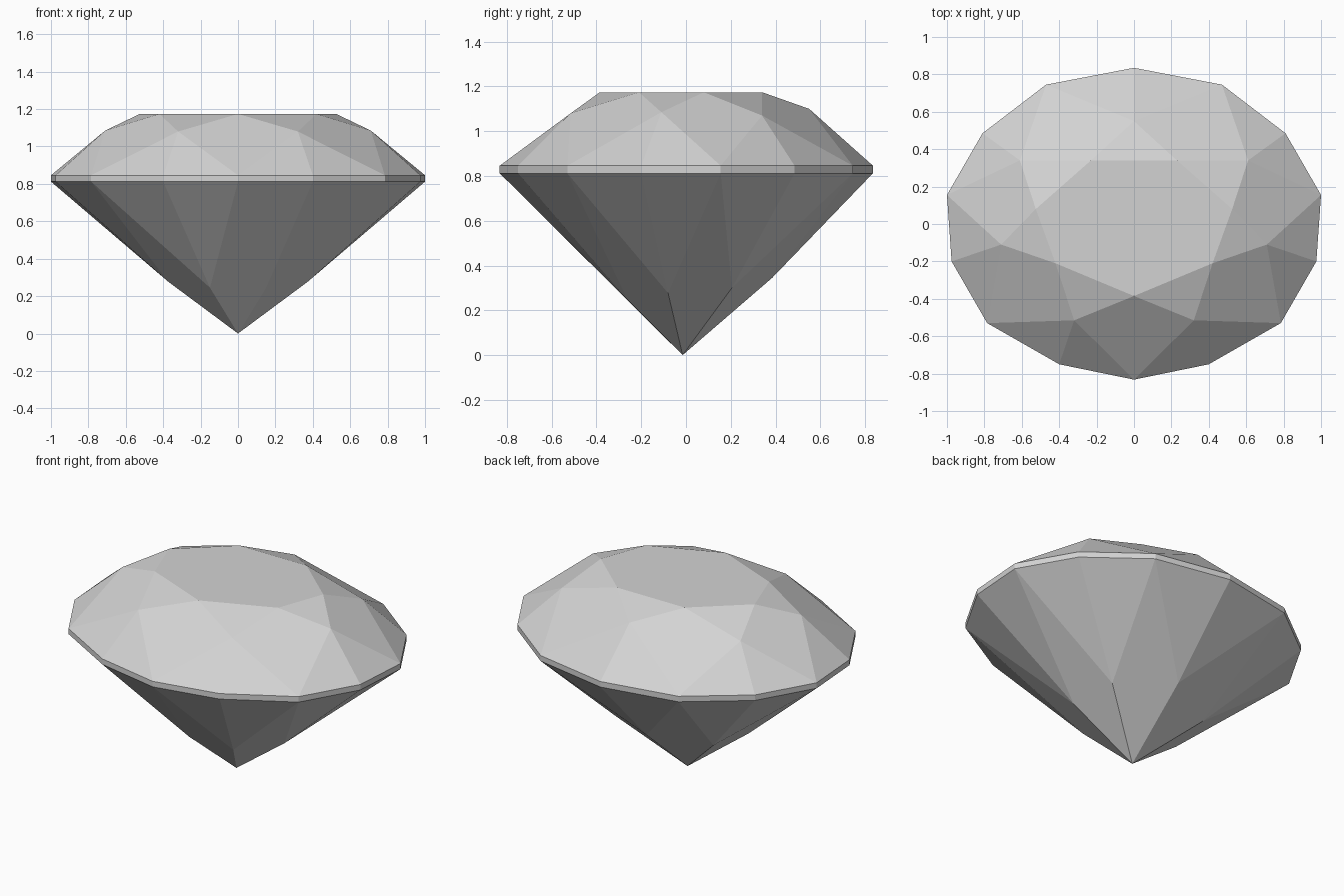
import bpy

cube = bpy.data.objects.get("Cube")
if cube:
    bpy.data.objects.remove(cube, do_unlink=True)

# One flat colour for the whole stone
GREY = (0.65, 0.65, 0.65, 1.0)
stone = bpy.data.materials.new("stone grey")
stone.use_nodes = True
stone.diffuse_color = GREY
stone.node_tree.nodes["Principled BSDF"].inputs["Base Color"].default_value = GREY


def ring(half):
    """Complete a front-to-back half outline by mirroring it across x = 0."""
    mirrored = [(-p[0], *p[1:]) for p in reversed(half) if p[0] != 0]
    return half + mirrored


def at_height(points, z):
    return [(x, y, z) for x, y in points]


def add_part(name, faces):
    """Build a flat-shaded part from faces given as lists of points."""
    points = list(dict.fromkeys(p for face in faces for p in face))
    index = {p: i for i, p in enumerate(points)}
    mesh = bpy.data.meshes.new(name)
    mesh.from_pydata(points, [], [[index[p] for p in face] for face in faces])
    mesh.materials.append(stone)
    mesh.update()
    obj = bpy.data.objects.new(name, mesh)
    bpy.context.collection.objects.link(obj)
    return obj


# Outlines, each running counterclockwise from the front
outline = ring([(0, -0.832), (0.4, -0.75), (0.785, -0.53), (0.975, -0.2),
                (1, 0.155), (0.81, 0.485), (0.47, 0.745), (0, 0.835)])
rim_top = at_height(outline, 0.846)
rim_bottom = at_height(outline, 0.812)
table = at_height(ring([(0, -0.385), (0.42, -0.21), (0.525, 0.08), (0.23, 0.34)]), 1.174)
shoulder = ring([(0.32, -0.515, 1.08), (0.71, -0.11, 1.085),
                 (0.61, 0.34, 1.07), (0, 0.55, 1.1)])
belly = ring([(0.15, -0.26, 0.245), (0.373, -0.08, 0.277),
              (0.33, 0.205, 0.3), (0, 0.385, 0.345)])
tip = (0, -0.015, 0)

crown, pavilion = [table], []
for i in range(7):
    k, mid, nxt = 2 * i, 2 * i + 1, (2 * i + 2) % 14
    s, b = shoulder[i], belly[i]
    # Star, kite and rim facets of the crown
    crown.append([table[i], s, table[(i + 1) % 7]])
    crown.append([table[i], shoulder[i - 1], rim_top[k], s])
    crown.append([s, rim_top[k], rim_top[mid]])
    crown.append([s, rim_top[mid], rim_top[nxt]])
    # Long kites and rim facets of the pavilion
    pavilion.append([tip, b, rim_bottom[k], belly[i - 1]])
    pavilion.append([b, rim_bottom[mid], rim_bottom[k]])
    pavilion.append([b, rim_bottom[nxt], rim_bottom[mid]])

add_part("crown", crown)
add_part("pavilion", pavilion)

# Thin upright band between crown and pavilion
add_part("girdle", [[rim_bottom[i - 1], rim_bottom[i], rim_top[i], rim_top[i - 1]]
                    for i in range(14)])
